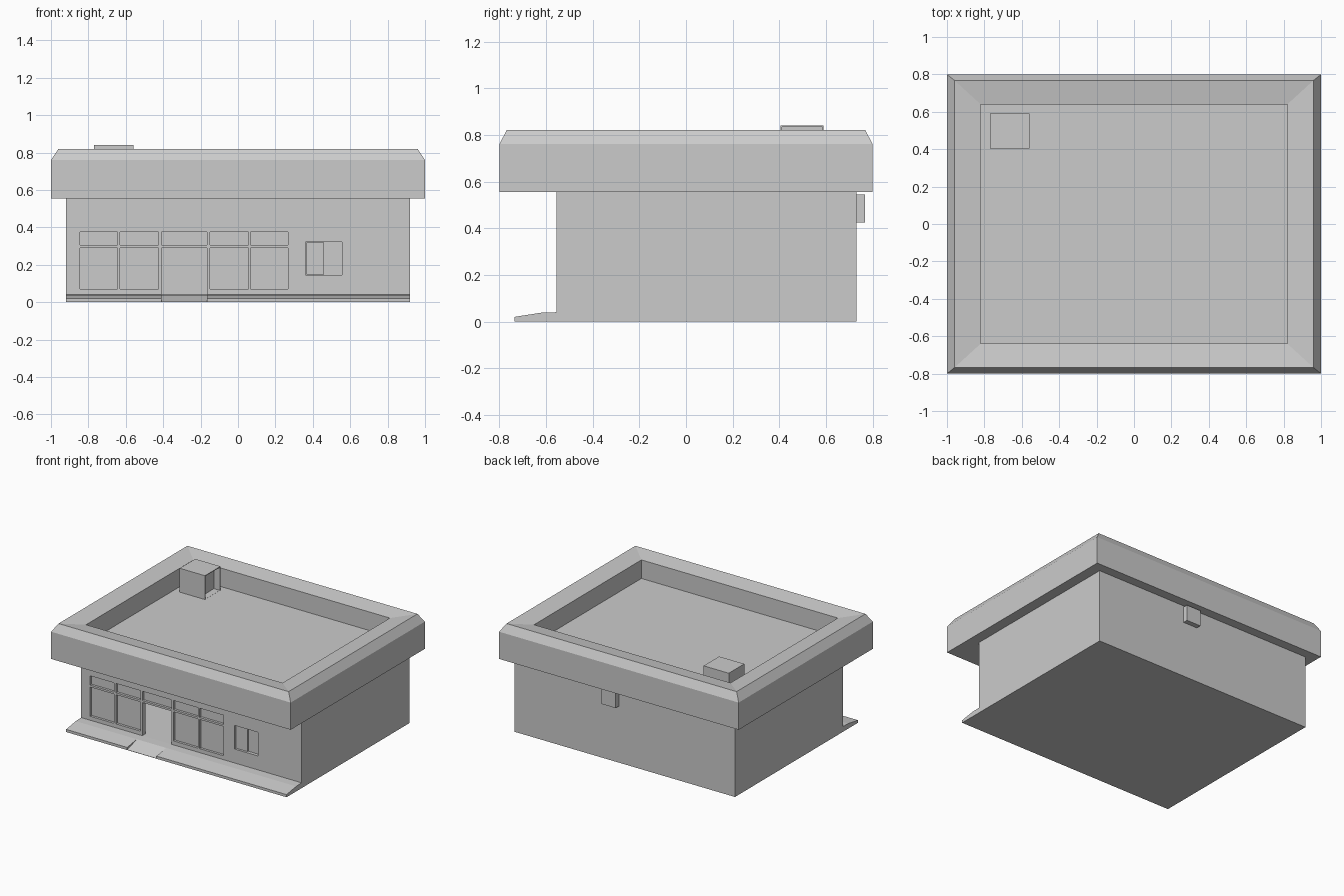
import bpy, bmesh

if "Cube" in bpy.data.objects:
    bpy.data.objects.remove(bpy.data.objects["Cube"])


def finish(name, bm):
    bmesh.ops.recalc_face_normals(bm, faces=bm.faces)
    mesh = bpy.data.meshes.new(name)
    bm.to_mesh(mesh)
    bm.free()
    ob = bpy.data.objects.new(name, mesh)
    bpy.context.collection.objects.link(ob)
    return ob


def add_box(bm, x, y, z):
    vs = bmesh.ops.create_cube(bm, size=1)["verts"]
    for v in vs:
        v.co = [r[0] if c < 0 else r[1] for c, r in zip(v.co, (x, y, z))]


def boxes(name, items):
    bm = bmesh.new()
    for it in items:
        add_box(bm, *it)
    return finish(name, bm)


def extrude_x(name, profile, x0, x1):
    """Extrude a (y, z) profile along x."""
    bm = bmesh.new()
    face = bm.faces.new([bm.verts.new((x0, y, z)) for y, z in profile])
    ext = bmesh.ops.extrude_face_region(bm, geom=[face])["geom"]
    for v in ext:
        if isinstance(v, bmesh.types.BMVert):
            v.co.x = x1
    return finish(name, bm)


def cut(ob, cutter):
    mod = ob.modifiers.new("cut", "BOOLEAN")
    mod.operation, mod.solver, mod.object = "DIFFERENCE", "EXACT", cutter
    cutter.hide_render = True
    bpy.context.view_layer.objects.active = ob
    bpy.ops.object.modifier_apply(modifier=mod.name)
    bpy.data.objects.remove(cutter)


def recess(ob, axis, sign, inset, depth):
    """Inset and sink one side of a box."""
    bm = bmesh.new()
    bm.from_mesh(ob.data)
    bm.normal_update()
    f = [f for f in bm.faces if f.normal[axis] * sign > 0.9]
    bmesh.ops.inset_individual(bm, faces=f, thickness=inset)
    ext = bmesh.ops.extrude_discrete_faces(bm, faces=f)["faces"]
    for v in ext[0].verts:
        v.co[axis] -= sign * depth
    bmesh.ops.remove_doubles(bm, verts=bm.verts, dist=1e-5)
    bm.to_mesh(ob.data)
    bm.free()


FRONT = -0.555

# Hollow building with a floor, open doorway and recessed windows
walls = boxes("walls", [((-.92, .92), (FRONT, .73), (0, .56))])
cut(walls, boxes("room_cutter", [((-.885, .885), (FRONT + .035, .695), (.04, .535))]))
openings = [((-.41, -.165), (FRONT - .1, FRONT + .1), (.04, .29))]
columns = [(-.845, -.645), (-.63, -.425), (-.41, -.165), (-.15, .055), (.068, .268)]
for i, xs in enumerate(columns):
    openings.append((xs, (FRONT - .1, FRONT + .018), (.305, .375)))
    if i != 2:
        openings.append((xs, (FRONT - .1, FRONT + .018), (.07, .29)))
openings.append(((.36, .555), (FRONT - .1, FRONT + .025), (.145, .323)))
cut(walls, boxes("opening_cutter", openings))

# Sliding pane of the serving window
boxes("sliding_pane", [((.365, .46), (FRONT + .012, FRONT + .026), (.148, .32))])

# Pavement either side of the entrance ramp
kerb = [(FRONT, 0), (-.735, 0), (-.735, .02), (-.62, .038), (FRONT, .04)]
extrude_x("pavement_left", kerb, -.92, -.41)
extrude_x("pavement_right", kerb, -.165, .92)
extrude_x("entrance_ramp", [(FRONT, 0), (-.735, 0), (-.735, .002), (-.62, .038), (FRONT, .04)],
          -.41, -.165)

# Overhanging roof with chamfered parapet and sunken deck
bm = bmesh.new()
rings = []
for x, y, z in [(1, .8, .555), (1, .8, .76), (.96, .768, .82), (.82, .64, .80), (.82, .64, .66)]:
    rings.append([bm.verts.new((sx * x, sy * y, z))
                  for sx, sy in ((-1, -1), (1, -1), (1, 1), (-1, 1))])
for a, b in zip(rings, rings[1:]):
    for i in range(4):
        j = (i + 1) % 4
        bm.faces.new((a[i], a[j], b[j], b[i]))
bm.faces.new(rings[0])
bm.faces.new(rings[-1])
finish("roof", bm)

# Rooftop ventilation unit with a sunken side opening
vent = boxes("roof_vent", [((-.77, -.56), (.405, .59), (.655, .84))])
recess(vent, 0, 1, .008, .05)

# Utility box on the back wall
boxes("utility_box", [((.05, .17), (.725, .767), (.425, .545))])
